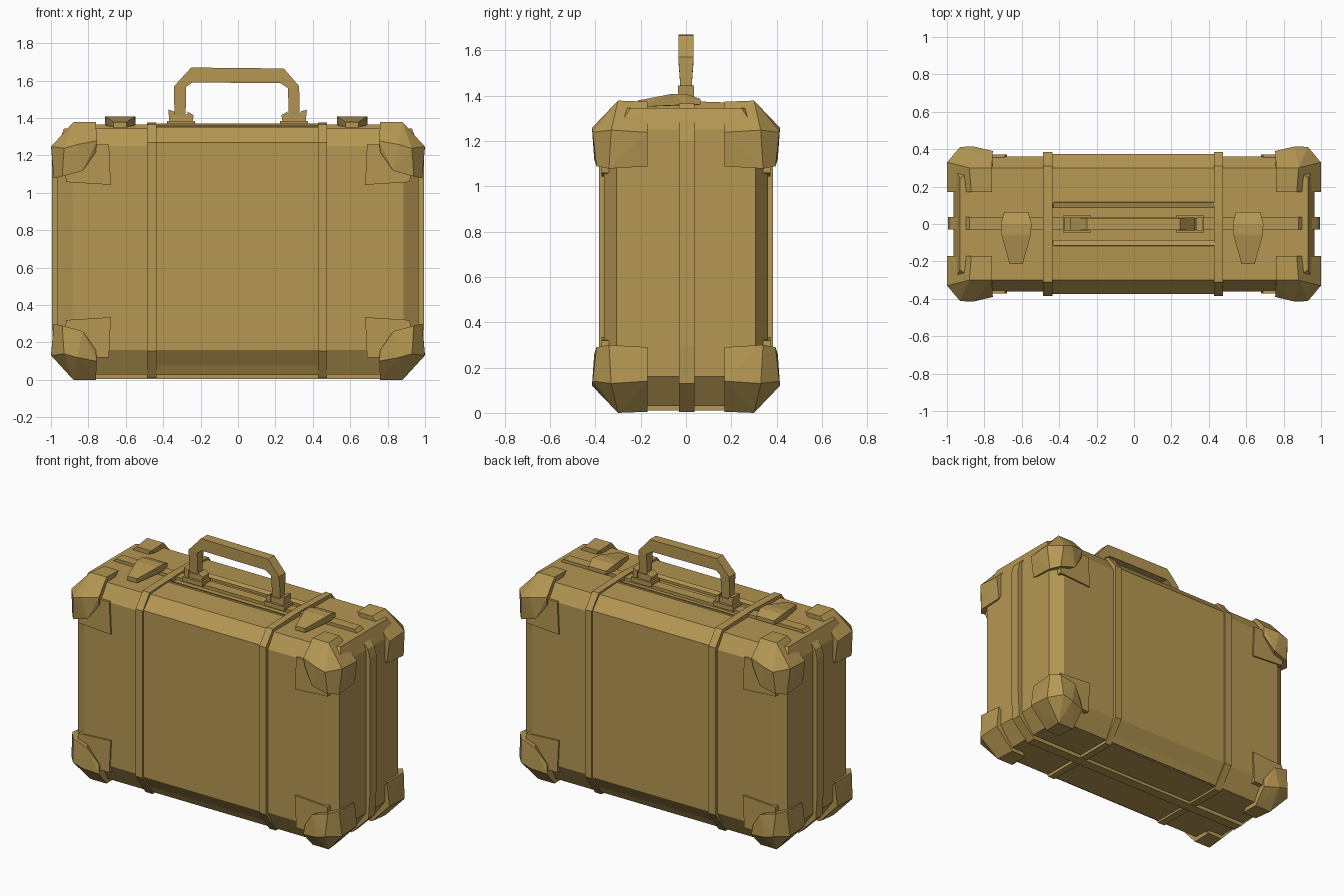
import bpy, bmesh

if "Cube" in bpy.data.objects:
    bpy.data.objects.remove(bpy.data.objects["Cube"])

tan = bpy.data.materials.new("tan leather")
tan.diffuse_color = (0.46, 0.31, 0.085, 1)
tan.use_nodes = True
tan.node_tree.nodes["Principled BSDF"].inputs["Base Color"].default_value = tan.diffuse_color


def finish(bm, name):
    bmesh.ops.recalc_face_normals(bm, faces=bm.faces)
    me = bpy.data.meshes.new(name)
    bm.to_mesh(me)
    bm.free()
    me.materials.append(tan)
    ob = bpy.data.objects.new(name, me)
    bpy.context.collection.objects.link(ob)
    return ob


def loft(name, rings):
    """Closed solid through a list of equal-length point rings."""
    bm = bmesh.new()
    vs = [[bm.verts.new(p) for p in r] for r in rings]
    n = len(vs[0])
    for a, b in zip(vs, vs[1:]):
        for i in range(n):
            bm.faces.new((a[i], a[(i + 1) % n], b[(i + 1) % n], b[i]))
    bm.faces.new(vs[0])
    bm.faces.new(vs[-1])
    return finish(bm, name)


def prism_x(name, prof, x0, x1):
    return loft(name, [[(x, y, z) for y, z in prof] for x in (x0, x1)])


def prism_y(name, prof, y0, y1):
    return loft(name, [[(x, y, z) for x, z in prof] for y in (y0, y1)])


def hull(name, pts):
    bm = bmesh.new()
    for p in pts:
        bm.verts.new(p)
    res = bmesh.ops.convex_hull(bm, input=bm.verts)
    junk = {v for v in res["geom_interior"] if isinstance(v, bmesh.types.BMVert)}
    bmesh.ops.delete(bm, geom=list(junk), context='VERTS')
    return finish(bm, name)


def octagon(hx, hy, z, cx=0.08, cy=0.055):
    q = [(hx, hy - cy), (hx - cx, hy)]
    out = q + [(-x, y) for x, y in reversed(q)]
    out += [(-x, -y) for x, y in q] + [(x, -y) for x, y in reversed(q)]
    return [(x, y, z) for x, y in out]


def mirrored(half):
    return half + [(-a, b) for a, b in reversed(half)]


# Case body with chamfered edges
loft("case_body", [octagon(0.87, 0.29, 0.03), octagon(0.965, 0.362, 0.16),
                   octagon(0.965, 0.362, 1.25), octagon(0.93, 0.30, 1.345)])

# Wider centre band with a trough along the top for the handle
prism_x("centre_band", mirrored([(0.28, 0.025), (0.374, 0.16), (0.374, 1.27),
                                 (0.30, 1.352), (0.11, 1.362), (0.085, 1.345)]),
        -0.45, 0.43)

# Rails along both sides of the handle trough
for s in (-1, 1):
    prism_x("top_rail", [(s * 0.085, 1.34), (s * 0.085, 1.36), (s * 0.115, 1.37),
                         (s * 0.12, 1.34)], -0.43, 0.43)

# Straps round the case
strap = mirrored([(0.28, 0.01), (0.384, 0.155), (0.384, 1.27), (0.31, 1.365), (0.03, 1.375)])
prism_x("left_strap", strap, -0.487, -0.435)
prism_x("right_strap", strap, 0.427, 0.475)

# Seam rim round the middle of the case
prism_y("seam_rim", mirrored([(0.86, 0.005), (0.985, 0.13), (0.995, 0.3),
                              (0.995, 1.2), (0.98, 1.26), (0.88, 1.365)]), -0.03, 0.038)

# Chunky corner caps with flat flaps
for sx in (-1, 1):
    for sy in (-1, 1):
        for top in (False, True):
            def put(pts):
                # third value is the distance from the nearer end of the case
                return [(sx * x, sy * y, 1.378 - d if top else d) for x, y, d in pts]
            end = "top" if top else "bottom"
            hull(end + "_corner_cap", put([
                (0.999, 0.17, 0.14), (0.999, 0.33, 0.13), (0.98, 0.17, 0.29),
                (0.985, 0.34, 0.30), (0.94, 0.395, 0.29),
                (0.76, 0.17, 0.005), (0.76, 0.30, 0.0), (0.87, 0.17, 0.005),
                (0.88, 0.30, 0.0), (0.755, 0.39, 0.10), (0.86, 0.415, 0.12),
                (0.93, 0.412, 0.14), (0.83, 0.405, 0.26), (0.76, 0.38, 0.16)]))
            hull(end + "_corner_flap", put([
                (x, y, d) for y in (0.34, 0.372)
                for x, d in ((0.93, 0.12), (0.69, 0.12), (0.68, 0.335), (0.92, 0.32))]))

# Latches, tapering to the front
for cx in (-0.63, 0.61):
    hull("latch", [(cx + s * w, y, z) for s in (-1, 1) for w, y, z in (
        (0.065, 0.065, 1.36), (0.065, 0.065, 1.385), (0.082, 0.0, 1.36),
        (0.082, 0.0, 1.408), (0.078, -0.06, 1.408), (0.035, -0.215, 1.378),
        (0.035, -0.215, 1.35))])

# Carrying handle: arched bar bent from rings (outer point, inner point, half depth)
arch = [((-0.34, 1.40), (-0.28, 1.40), 0.022), ((-0.342, 1.57), (-0.278, 1.565), 0.034),
        ((-0.25, 1.67), (-0.245, 1.59), 0.033), ((0.245, 1.665), (0.225, 1.587), 0.033),
        ((0.327, 1.57), (0.268, 1.56), 0.034), ((0.33, 1.40), (0.27, 1.40), 0.022)]
loft("handle", [[(o[0], -h, o[1]), (o[0], h, o[1]), (i[0], h, i[1]), (i[0], -h, i[1])]
                for o, i, h in arch])

# Handle brackets: base plate plus a flared clamp
for cx in (-0.305, 0.3):
    prism_y("bracket_base", [(cx - 0.075, 1.355), (cx - 0.075, 1.385), (cx + 0.075, 1.385),
                             (cx + 0.075, 1.355)], -0.045, 0.045)
    out = -1 if cx < 0 else 1
    for s in (-1, 1):
        prism_y("bracket_clamp", [(cx + s * 0.035, 1.38), (cx + s * 0.062, 1.38),
                                  (cx + s * 0.068, 1.43 + 0.015 * s * out),
                                  (cx + s * 0.035, 1.435)], -0.036, 0.036)
    prism_y("bracket_pin", [(cx - 0.05, 1.385), (cx - 0.05, 1.42), (cx + 0.05, 1.42),
                            (cx + 0.05, 1.385)], -0.03, 0.03)
